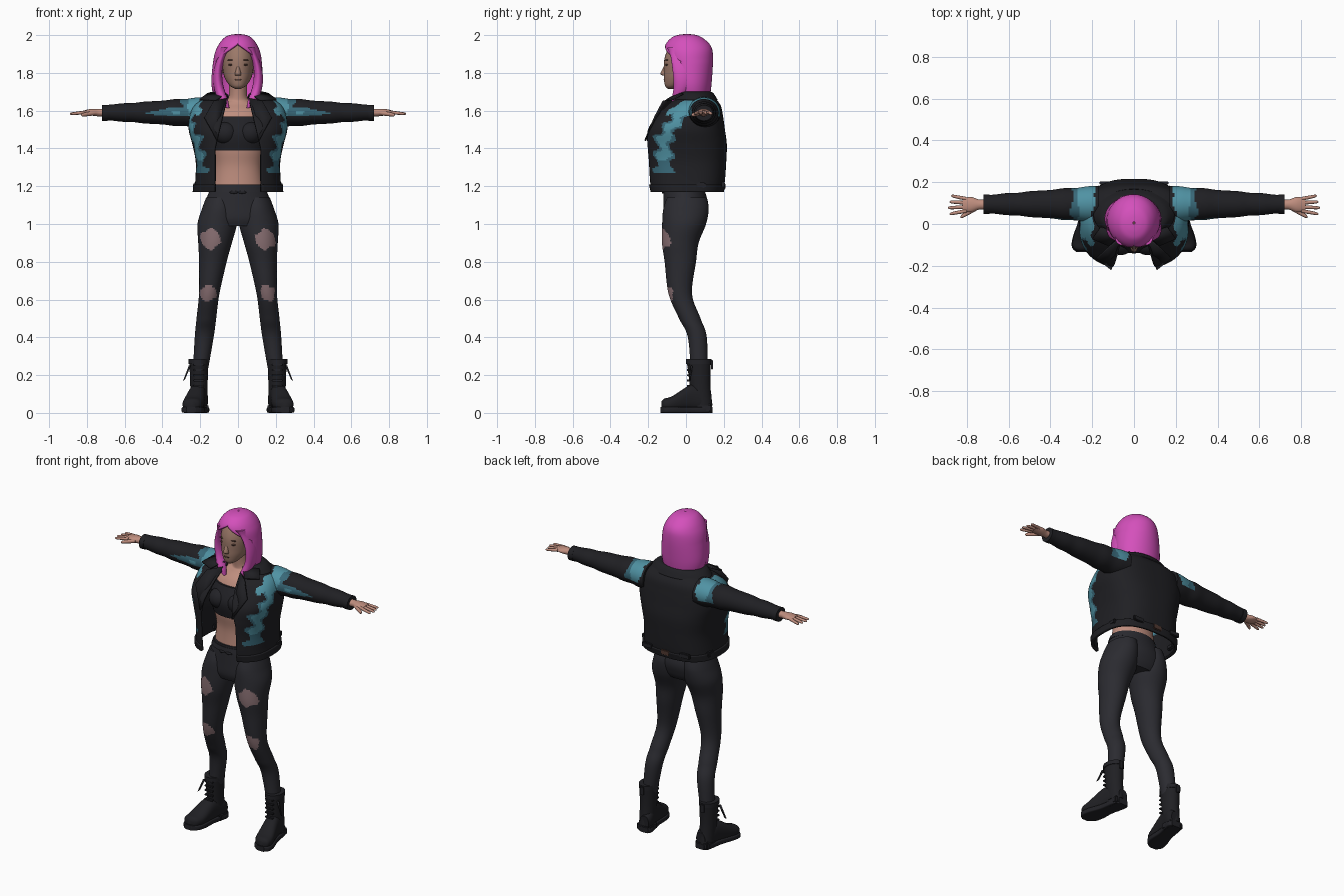
import bpy, bmesh, math
from mathutils import Vector

if "Cube" in bpy.data.objects:
    bpy.data.objects.remove(bpy.data.objects["Cube"])

made = []


def material(name, *rgb):
    mat = bpy.data.materials.new(name)
    mat.use_nodes = True
    mat.diffuse_color = (*rgb, 1)
    mat.node_tree.nodes["Principled BSDF"].inputs["Base Color"].default_value = (*rgb, 1)
    return mat


HAIR = material("pink_hair", .66, .08, .5)
SKIN = material("skin", .52, .27, .21)
FACE = material("face_skin", .33, .19, .14)
LEATHER = material("black_leather", .014, .014, .017)
COTTON = material("black_cotton", .016, .016, .02)
DENIM = material("charcoal_denim", .024, .024, .03)
RIP = material("ripped_skin", .25, .16, .17)
TEAL = material("teal_paint", .08, .29, .37)
DEEP = material("deep_teal_paint", .04, .14, .19)
BROWN = material("brown_detail", .08, .04, .03)


def finish(name, bm, mats, paint=None, thick=0):
    bmesh.ops.remove_doubles(bm, verts=bm.verts, dist=.0001)
    bmesh.ops.recalc_face_normals(bm, faces=bm.faces)
    if paint:
        for face in bm.faces:
            face.material_index = paint(face.calc_center_median(), face.normal)
    mesh = bpy.data.meshes.new(name)
    bm.to_mesh(mesh)
    bm.free()
    for mat in mats:
        mesh.materials.append(mat)
    ob = bpy.data.objects.new(name, mesh)
    bpy.context.collection.objects.link(ob)
    if thick:
        solid = ob.modifiers.new("thickness", "SOLIDIFY")
        solid.thickness, solid.offset = thick, 0
    made.append(ob)


def spline(rows, steps):
    """Smoothly interpolate rows of numbers."""
    out = []
    for i in range(len(rows) - 1):
        before, start, end, after = (rows[min(max(i + k, 0), len(rows) - 1)] for k in (-1, 0, 1, 2))
        for k in range(steps):
            t = k / steps
            out.append([q + t / 2 * (r - p + t * (2 * p - 5 * q + 4 * r - s + t * (3 * (q - r) + s - p)))
                        for p, q, r, s in zip(before, start, end, after)])
    return out + [rows[-1]]


def loft(name, rows, mats, axis="z", side=1, lean=lambda t: 0, gap=None,
         segs=32, steps=6, power=2, paint=None, thick=0):
    """Rows hold position on axis, second centre and two radii; lean gives the first centre, gap the front opening."""
    bm = bmesh.new()
    rings = []
    for t, centre, wide, deep in spline(rows, steps):
        start = 0
        if gap:
            start = math.asin(min(.99, max(0, gap(t) / wide) ** (power / 2)))
        ring = []
        for i in range(segs + 1):
            angle = start + (math.tau - 2 * start) * i / segs
            sn, cs = math.sin(angle), math.cos(angle)
            a = lean(t) + wide * math.copysign(abs(sn) ** (2 / power), sn)
            b = centre - deep * math.copysign(abs(cs) ** (2 / power), cs)
            x, y, z = {"z": (a, b, t), "x": (t, a, b), "y": (a, t, b)}[axis]
            ring.append(bm.verts.new((x * side, y, z)))
        rings.append(ring)
    for low, high in zip(rings, rings[1:]):
        for i in range(segs):
            bm.faces.new((low[i], low[i + 1], high[i + 1], high[i]))
    if not gap:
        bm.faces.new(rings[0][:-1])
        bm.faces.new(rings[-1][:-1])
    finish(name, bm, mats, paint, thick)


def ball(name, centre, radii, mat):
    bm = bmesh.new()
    bmesh.ops.create_uvsphere(bm, u_segments=20, v_segments=12, radius=1)
    for v in bm.verts:
        v.co = Vector(c + r * p for c, r, p in zip(centre, radii, v.co))
    finish(name, bm, [mat])


def box(name, centre, half, mat):
    bm = bmesh.new()
    bmesh.ops.create_cube(bm, size=2)
    for v in bm.verts:
        v.co = Vector(c + h * p for c, h, p in zip(centre, half, v.co))
    bmesh.ops.bevel(bm, geom=bm.edges[:], offset=min(half) * .4, segments=2, affect="EDGES")
    finish(name, bm, [mat])


def plate(name, points, mat, side):
    bm = bmesh.new()
    bm.faces.new([bm.verts.new((x * side, y, z)) for x, y, z in points])
    finish(name, bm, [mat], thick=.009)


def digit(name, start, end, radius, side):
    """A tapered finger with a rounded tip, running outward."""
    start, end = Vector(start), Vector(end)
    rows = []
    for t, size in ((0, 1), (.5, .95), (.9, .75), (1, .2)):
        point = start.lerp(end, t)
        rows.append((point.x, point.z, radius * size, radius * size))
    slope = (end.y - start.y) / (end.x - start.x)
    loft(name, rows, [SKIN], "x", side, lambda x: start.y + slope * (x - start.x), segs=12)


# Painted regions
def jacket_paint(c, n):
    x, wobble = abs(c.x), .008 * math.sin(70 * c.z + 40 * c.y)
    if c.z > 1.575 + wobble and .195 < x + wobble < .3:
        return 1 if x < .265 + wobble else 2
    stripe = -.115 + max(0, c.z - 1.46) * .75
    off = abs(c.y - stripe + 2 * wobble)
    if 1.27 < c.z < 1.62 and x > .13 and off < .042:
        return 1 if off < .026 and c.z > 1.34 else 2
    return 0


def rip_paint(c, n):
    wobble = 1 + .12 * math.sin(90 * c.x + 60 * c.z)
    for x, z, size in ((.147, .92, .053), (.157, .635, .042)):
        if n.y < -.25 and math.hypot(abs(c.x) - x, c.z - z) < size * wobble:
            return 1
    return 0


# Body, top and head
loft("torso", [(1.17, -.01, .14, .1), (1.3, -.01, .125, .095), (1.4, -.01, .14, .11), (1.5, 0, .15, .115),
               (1.59, .02, .14, .095), (1.64, .04, .09, .065), (1.67, .04, .05, .055), (1.78, .02, .05, .05)], [SKIN])
loft("crop_top", [(1.39, -.01, .143, .116), (1.48, -.01, .16, .13), (1.57, .01, .15, .11)], [COTTON])
loft("head", [(1.715, -.08, .015, .015), (1.73, -.065, .04, .045), (1.76, -.03, .064, .086), (1.8, -.01, .078, .107),
              (1.88, 0, .085, .113), (1.95, 0, .064, .08), (1.975, 0, .02, .03)], [FACE])
loft("nose", [(1.785, -.11, .015, .01), (1.797, -.115, .016, .02), (1.84, -.108, .006, .006)], [FACE], segs=16)
ball("lips", (0, -.109, 1.764), (.021, .009, .007), BROWN)

# Hair cap with a front opening that closes at the parting
loft("hair", [(1.67, .03, .115, .09), (1.75, .025, .13, .105), (1.88, .015, .12, .122), (1.94, .01, .1, .116),
              (1.98, .005, .07, .08), (1.995, .005, .04, .045), (2, .005, .005, .005)], [HAIR],
     lean=lambda z: .02 * (z - 2), gap=lambda z: min(.115, 1.4 * (1.95 - z)), segs=48, thick=.012)


def leg_lean(z):
    return .225 - .115 * z


def foot_lean(y):
    return .222 - .2 * y


def sleeve_row(t):
    """Linear taper to the wrist with soft creases."""
    crease = 1 + .03 * math.sin(25 * t)
    return (.17 + .55 * t, 1.59, (.088 - .046 * t) * crease, (.082 - .043 * t) * crease)


for side, word in ((1, "left_"), (-1, "right_")):
    loft(word + "hair_lock", [(1.615, -.055, .008, .012), (1.66, -.045, .025, .03), (1.74, -.02, .026, .045),
                              (1.88, -.03, .02, .05), (1.935, -.065, .03, .035)], [HAIR], side=side,
         lean=lambda z: .108 - 2 * (z - 1.78) ** 2)
    ball(word + "ear", (side * .088, 0, 1.815), (.009, .018, .028), FACE)
    ball(word + "eye", (side * .034, -.1, 1.843), (.017, .009, .006), BROWN)
    ball(word + "eyebrow", (side * .036, -.1, 1.868), (.021, .009, .003), BROWN)
    ball(word + "bust", (side * .063, -.085, 1.48), (.066, .064, .062), COTTON)

    # Sleeve, cuff and hand
    loft(word + "sleeve", [sleeve_row(i / 10) for i in range(11)], [LEATHER, TEAL, DEEP], "x", side,
         lambda x: .095, segs=48, paint=jacket_paint)
    loft(word + "cuff", [(x, 1.588, .046, .042) for x in (.69, .72)], [LEATHER], "x", side, lambda x: .095)
    loft(word + "palm", [(.71, 1.59, .025, .02), (.74, 1.59, .024, .02), (.78, 1.592, .036, .017),
                         (.82, 1.592, .03, .008)], [SKIN], "x", side, lambda x: .093)
    for k, finger in enumerate(("index", "middle", "ring", "little")):
        y = .063 + .019 * k
        tip = .89 - .008 * abs(k - 1)
        digit(word + finger + "_finger", (.8, y, 1.592), (tip, y + .01 * (k - 1.5), 1.583), .009, side)
    digit(word + "thumb", (.755, .075, 1.588), (.83, .033, 1.577), .012, side)

    # Trouser leg with worn holes
    loft(word + "trouser_leg", [(1.14, .005, .075, .105), (1.08, 0, .09, .12), (1, -.01, .104, .116),
                                (.9, -.03, .089, .097), (.8, -.03, .073, .083), (.63, -.03, .054, .062),
                                (.5, .02, .052, .057), (.4, .06, .05, .05), (.2, .07, .038, .044)],
         [DENIM, RIP], side=side, lean=leg_lean, segs=64, steps=14, paint=rip_paint)

    # Lace-up boot
    loft(word + "boot_shaft", [(.04, .085, .043, .055), (.15, .074, .046, .055), (.28, .068, .051, .064)],
         [LEATHER], side=side, lean=lambda z: .207)
    loft(word + "boot_collar", [(z, .068, .053, .067) for z in (.26, .285)], [COTTON], side=side, lean=lambda z: .208)
    loft(word + "boot_foot", [(-.13, .04, .02, .02), (-.115, .045, .045, .03), (-.07, .05, .055, .04),
                              (.03, .08, .046, .07), (.1, .07, .044, .06), (.135, .06, .03, .04)],
         [LEATHER], "y", side, foot_lean, power=2.4)
    loft(word + "boot_sole", [(-.135, .016, .025, .016), (-.11, .016, .053, .016), (-.06, .016, .058, .016),
                              (.02, .016, .046, .016), (.11, .016, .048, .016), (.14, .016, .03, .016)],
         [COTTON], "y", side, foot_lean, power=6)
    box(word + "boot_heel", (side * .203, .095, .024), (.046, .043, .024), COTTON)
    for k in range(6):
        box(word + "boot_lace", (side * .208, .012, .115 + .028 * k), (.027, .008, .005), COTTON)
    plate(word + "lace_loop", [(.25, .03, .25), (.26, .03, .25), (.29, .02, .17), (.28, .02, .18)], COTTON, side)
    box(word + "boot_pull_tab", (side * .209, .137, .255), (.012, .005, .025), COTTON)

    # Lapels and jacket tabs
    plate(word + "lapel", [(.06, -.06, 1.665), (.13, -.12, 1.65), (.178, -.165, 1.565), (.11, -.217, 1.44),
                           (.085, -.15, 1.56)], LEATHER, side)
    plate(word + "collar_point", [(.06, -.045, 1.69), (.16, -.015, 1.69), (.2, -.07, 1.66), (.12, -.105, 1.655)],
          LEATHER, side)
    box(word + "hem_tab", (side * .13, .196, 1.21), (.035, .008, .014), COTTON)
    box(word + "hem_buckle", (side * .215, .08, 1.205), (.02, .025, .015), COTTON)
    ball(word + "drawstring_bow", (side * .022, -.122, 1.168), (.022, .006, .008), COTTON)

# Trouser seat and waistband
loft("trouser_seat", [(1.21, -.015, .137, .103), (1.1, 0, .18, .119), (1.03, -.006, .198, .112),
                      (.99, -.01, .17, .095)], [DENIM], segs=48)
loft("waistband", [(1.17, -.012, .156, .112), (1.2, -.014, .145, .108)], [DENIM])


def jacket_gap(z):
    return min(.12, .24 * (1.9 - z))


# Open jacket body, hem and folded collar
loft("jacket_body", [(1.175, 0, .228, .19), (1.23, 0, .22, .2), (1.33, 0, .218, .207), (1.42, 0, .235, .21),
                     (1.5, 0, .255, .2), (1.57, .02, .25, .17), (1.625, .04, .225, .138), (1.66, .05, .17, .1),
                     (1.68, .05, .1, .07)], [LEATHER, TEAL, DEEP], gap=jacket_gap, segs=120, steps=12, power=2.7,
     paint=jacket_paint, thick=.012)
loft("jacket_hem", [(1.17, 0, .232, .192), (1.21, 0, .23, .202)], [LEATHER], gap=jacket_gap, segs=64,
     power=2.7, thick=.016)
loft("collar", [(1.64, .045, .095, .075), (1.69, .04, .115, .085), (1.69, .04, .155, .1), (1.655, .045, .19, .118)],
     [LEATHER], gap=lambda z: .08, segs=48, thick=.01)
box("back_buckle", (0, .2, 1.2), (.03, .01, .016), BROWN)

# Smooth shading with crisp edges
bpy.ops.object.select_all(action="DESELECT")
for ob in made:
    ob.select_set(True)
bpy.context.view_layer.objects.active = made[0]
bpy.ops.object.shade_smooth_by_angle(angle=math.radians(40))
